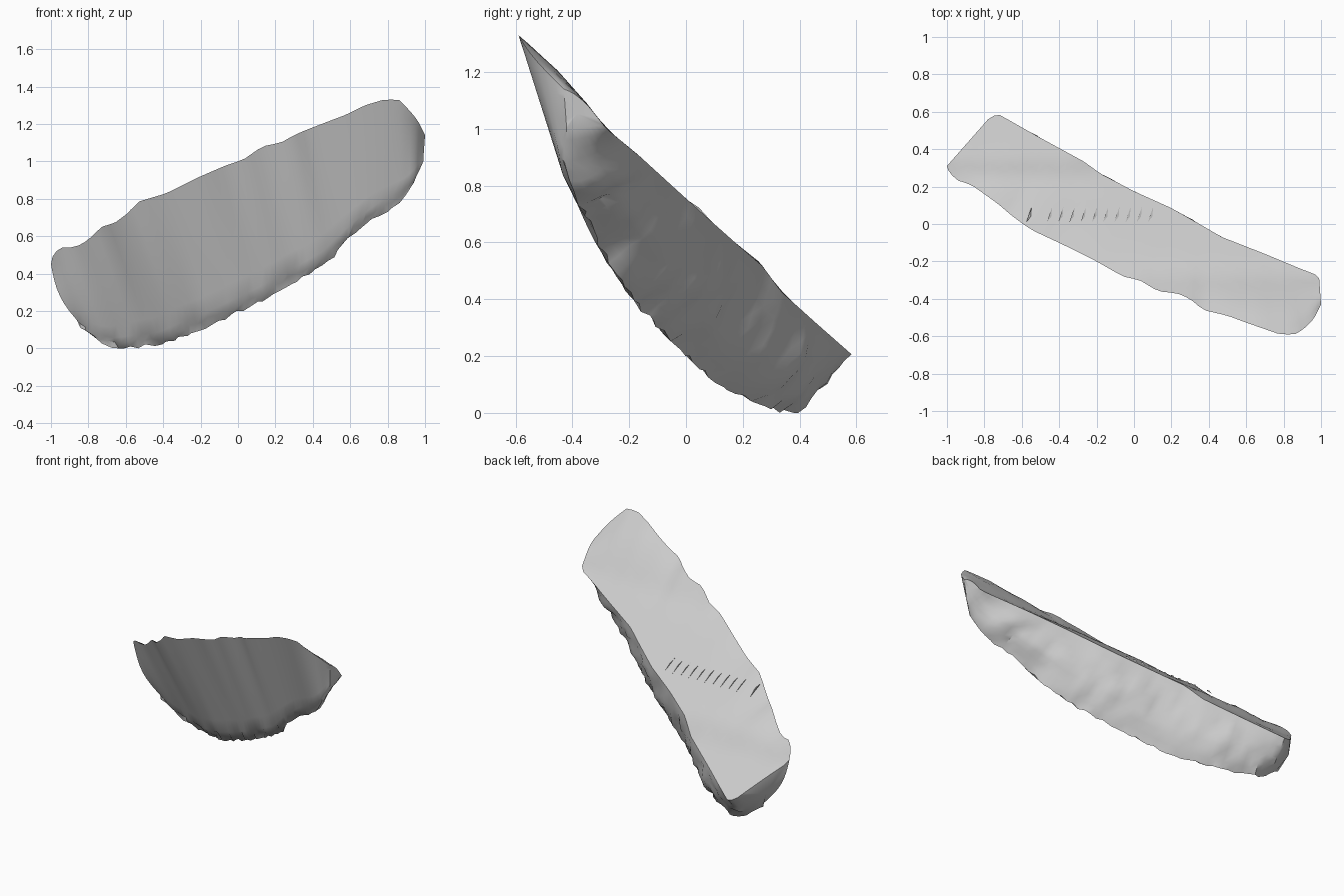
import bpy, math, random
from mathutils import Vector, noise

if "Cube" in bpy.data.objects:
    bpy.data.objects.remove(bpy.data.objects["Cube"])

random.seed(4)
stone = bpy.data.materials.new("grey_stone")
stone.diffuse_color = (0.6, 0.6, 0.6, 1)
stone.use_nodes = True
stone.node_tree.nodes["Principled BSDF"].inputs["Base Color"].default_value = stone.diffuse_color

# Profile of the smooth upper face, height as a function of y
UPPER = [(-.6, 1.33), (-.45, 1.2), (-.35, 1.09), (-.28, 1.0), (-.17, .91), (0, .755),
         (.16, .61), (.26, .53), (.34, .42), (.59, .2)]


def upper_z(y):
    for (y0, z0), (y1, z1) in zip(UPPER, UPPER[1:]):
        if y <= y1:
            return z0 + (z1 - z0) * (y - y0) / (y1 - y0)
    return UPPER[-1][1]


# Long edges from the low left end to the high right end
RIDGE = [(-1, .31, .45), (-.99, .28, .5), (-.95, .235, .54), (-.87, .21, .54), (-.8, .16, .58),
         (-.73, .11, .65), (-.66, .05, .67), (-.58, -.01, .73), (-.53, -.04, .785),
         (-.38, -.11, .83), (-.2, -.2, .92), (-.06, -.28, .98), (.03, -.3, 1.01),
         (.13, -.36, 1.08), (.23, -.37, 1.1), (.3, -.4, 1.14), (.37, -.46, 1.17),
         (.5, -.49, 1.22), (.58, -.52, 1.25), (.68, -.555, 1.3), (.78, -.59, 1.33),
         (.86, -.59, 1.33), (.91, -.56, 1.28), (.96, -.51, 1.22), (1, -.43, 1.14)]
BACK = [(-.78, .56), (-.73, .59), (-.5, .46), (-.27, .335), (-.18, .27), (0, .175),
        (.2, .085), (.35, 0), (.47, -.07), (.7, -.16), (.88, -.235), (.97, -.27), (.99, -.29)]
KEEL = [(-.83, .38, .1), (-.76, .38, .04), (-.65, .37, 0), (-.4, .24, .02), (-.17, .07, .11),
        (0, -.02, .19), (.15, -.09, .265), (.3, -.17, .35), (.47, -.25, .45), (.6, -.33, .59),
        (.74, -.38, .71), (.88, -.42, .79), (.94, -.44, .88), (.99, -.42, 1.0)]
BACK = [(x, y, upper_z(y)) for x, y in BACK]
COUNT = 56   # sections along the stone
SIDE = 8     # steps across each broad face


def resample(points):
    """Evenly spaced points along a polyline."""
    pts = [Vector(p) for p in points]
    lens = [(q - p).length for p, q in zip(pts, pts[1:])]
    out = []
    for i in range(COUNT):
        d = sum(lens) * i / (COUNT - 1)
        k = 0
        while k < len(lens) - 1 and d > lens[k]:
            d -= lens[k]
            k += 1
        out.append(pts[k].lerp(pts[k + 1], min(1, d / lens[k])))
    return out


def ring(a, b, c, u):
    """Closed section: upper face, rough back face, chipped bevel, front face."""
    taper = min(1, u / .12, (1 - u) / .12)
    calm = max(.15, min(1, (1 - u) / .15))
    rim = c.lerp(a, .1)
    c = c + Vector((0, .025 * taper, 0))
    rough = (b - c).cross(Vector((-.84, .39, -.38))).normalized()
    if rough.x < 0:
        rough = -rough
    pts = []
    lift = a.z - upper_z(a.y)
    for k in range(SIDE):                                  # smooth upper face
        t = k / SIDE
        p = a.lerp(b, t)
        p.z = upper_z(p.y) + lift * (1 - t) ** 3
        pts.append(p)
    for k in range(SIDE):                                  # rough back face
        t = k / SIDE
        p = b.lerp(c, t)
        n = (noise.noise(p * 9) * .018 + random.uniform(-.008, .008)) * calm
        pts.append(p + rough * (.04 * math.sin(math.pi * t) * taper + n * min(1, 4 * t)))
    for k in range(2):                                     # chipped bevel
        p = c.lerp(rim, k / 2)
        p += Vector([random.uniform(-.01, .01) * calm for _ in range(3)])
        p.z = max(p.z, 0)
        pts.append(p)
    swell = .035 * max(0, 1 - u / .12)                     # rounded left end
    for k in range(SIDE):                                  # smooth front face
        t = k / SIDE
        pts.append(rim.lerp(a, t) + Vector((-.8, -.3, -.4)) * swell * math.sin(math.pi * t))
    return pts


edges = zip(resample(RIDGE), resample(BACK), resample(KEEL))
rings = [ring(a, b, c, i / (COUNT - 1)) for i, (a, b, c) in enumerate(edges)]

# Stone body: skin the rings and fan both ends
n = len(rings[0])
verts = [p for r in rings for p in r]
faces = []
for i in range(COUNT - 1):
    for k in range(n):
        k2 = (k + 1) % n
        faces.append((i * n + k, i * n + k2, (i + 1) * n + k2, (i + 1) * n + k))
for base, flip, push in ((0, False, -.02), ((COUNT - 1) * n, True, 0)):
    centre = sum((verts[base + k] for k in range(n)), Vector()) / n
    verts.append(centre + Vector((push, 0, push)))
    for k in range(n):
        f = (base + k, len(verts) - 1, base + (k + 1) % n)
        faces.append(f[::-1] if flip else f)


def make(name, vs, fs):
    me = bpy.data.meshes.new(name)
    me.from_pydata(vs, [], fs)
    me.materials.append(stone)
    ob = bpy.data.objects.new(name, me)
    bpy.context.collection.objects.link(ob)
    bpy.context.view_layer.objects.active = ob
    ob.select_set(True)
    bpy.ops.object.mode_set(mode='EDIT')
    bpy.ops.mesh.select_all(action='SELECT')
    bpy.ops.mesh.normals_make_consistent(inside=False)
    bpy.ops.object.mode_set(mode='OBJECT')
    bpy.ops.object.shade_smooth_by_angle(angle=math.radians(35))
    ob.select_set(False)
    return ob


make("stone_body", verts, faces)

# Row of thin chips across the upper face
cv, cf = [], []
for x in [-.56] + [-.45 + .06 * i for i in range(10)]:
    b = len(cv)
    for dx, y, h in ((-.015, .01, 0), (.012, .09, 0), (.008, .04, 0), (-.004, .045, .009)):
        cv.append((x + dx, y, upper_z(y) + h))
    cf += [(b, b + 2, b + 3), (b + 2, b + 1, b + 3), (b + 1, b, b + 3), (b, b + 1, b + 2)]
make("surface_chips", cv, cf)
